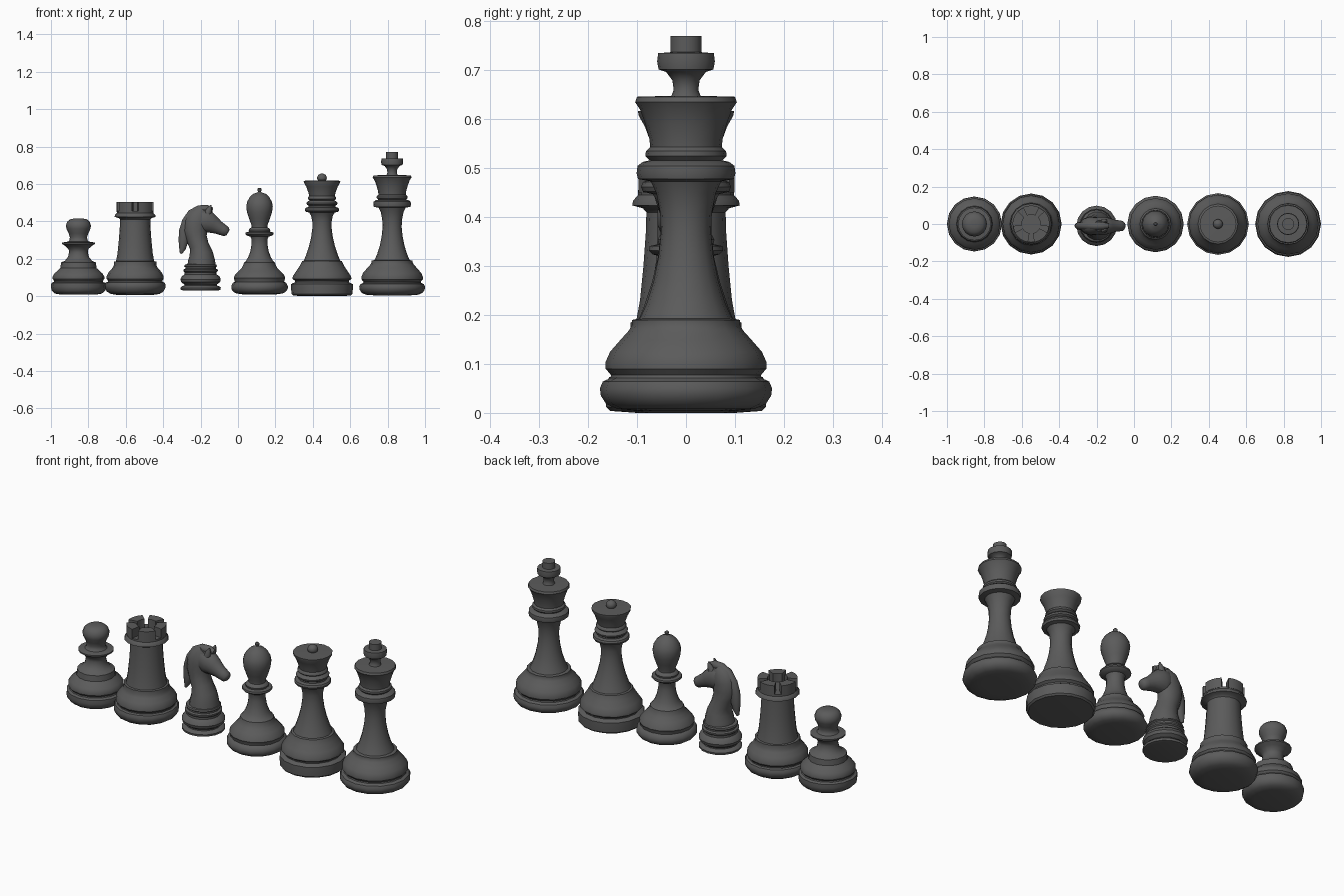
import bpy, bmesh, math
from mathutils import Vector

mat = bpy.data.materials.new("charcoal_grey")
mat.diffuse_color = (0.105, 0.105, 0.105, 1)


def finish(name, bm, angle=38):
    bmesh.ops.remove_doubles(bm, verts=bm.verts, dist=1e-5)
    bmesh.ops.recalc_face_normals(bm, faces=bm.faces)
    me = bpy.data.meshes.new(name)
    bm.to_mesh(me)
    bm.free()
    me.materials.append(mat)
    for p in me.polygons:
        p.use_smooth = True
    me.set_sharp_from_angle(angle=math.radians(angle))
    ob = bpy.data.objects.new(name, me)
    bpy.context.collection.objects.link(ob)
    return ob


def skin(bm, rings):
    # bridge equal rings of points and cap both ends
    vs = [[bm.verts.new(p) for p in r] for r in rings]
    n = len(vs[0])
    for a, b in zip(vs, vs[1:]):
        for i in range(n):
            j = (i + 1) % n
            bm.faces.new((a[i], a[j], b[j], b[i]))
    bm.faces.new(vs[0][::-1])
    bm.faces.new(vs[-1])


def lathe(name, x, profile, y=0.0, n=16):
    bm = bmesh.new()
    skin(bm, [[(x + r * math.cos(2 * math.pi * i / n),
                y + r * math.sin(2 * math.pi * i / n), z) for i in range(n)]
              for r, z in profile])
    return finish(name, bm)


def sweep(name, path, y, n=14, sub=True):
    # path: (x, z, half width in the xz plane, half depth along y)
    bm = bmesh.new()
    rings = []
    for k, (px, pz, w, d) in enumerate(path):
        a, b = path[max(k - 1, 0)], path[min(k + 1, len(path) - 1)]
        t = Vector((b[0] - a[0], b[1] - a[1])).normalized()
        ring = []
        for i in range(n):
            u = 2 * math.pi * i / n
            c = math.cos(u) * w
            ring.append((px + t.y * c, y + math.sin(u) * d, pz - t.x * c))
        rings.append(ring)
    skin(bm, rings)
    return finish(name, bm, 60)


# pawn
lathe("pawn", -0.853, [
    (.09, .008), (.125, .014), (.143, .03), (.147, .05), (.145, .07), (.132, .076),
    (.130, .082), (.138, .092), (.138, .105), (.128, .122), (.108, .14), (.097, .15),
    (.093, .18), (.072, .19), (.056, .21), (.05, .235), (.053, .252), (.07, .268),
    (.088, .28), (.088, .287), (.055, .292), (.048, .30), (.046, .315), (.052, .335),
    (.064, .36), (.067, .378), (.06, .398), (.045, .411), (.02, .416)])

# rook body
lathe("rook_body", -0.55, [
    (.09, .006), (.13, .012), (.152, .025), (.162, .045), (.163, .06), (.157, .073),
    (.145, .077), (.145, .083), (.153, .093), (.152, .108), (.14, .13), (.122, .15),
    (.114, .165), (.113, .185), (.102, .187), (.094, .23), (.087, .30), (.082, .37),
    (.081, .41), (.088, .418), (.110, .424), (.108, .434), (.098, .445), (.098, .455)])
# rook battlements
bm = bmesh.new()
for k in range(5):
    mid = math.radians(90 + 72 * k)
    angs = [mid + math.radians(26) * (s / 2) for s in range(-2, 3)]
    loop = [(.099, a) for a in angs] + [(.05, a) for a in angs[::-1]]
    skin(bm, [[(-.55 + r * math.cos(a), r * math.sin(a), z) for r, a in loop]
              for z in (.45, .503)])
finish("rook_battlements", bm)

# bishop
lathe("bishop", 0.115, [
    (.09, .01), (.125, .015), (.142, .025), (.151, .04), (.151, .055), (.142, .072),
    (.132, .077), (.134, .088), (.138, .097), (.132, .112), (.115, .132), (.096, .15),
    (.086, .168), (.083, .18), (.074, .186), (.06, .21), (.049, .24), (.043, .275),
    (.043, .305), (.048, .318), (.068, .324), (.076, .332), (.074, .341), (.056, .345),
    (.058, .354), (.054, .362), (.042, .368), (.043, .38), (.056, .415), (.067, .45),
    (.071, .48), (.066, .505), (.052, .53), (.034, .547), (.012, .555), (.006, .559),
    (.011, .566), (.011, .573), (.005, .579)])

# queen
lathe("queen", 0.449, [
    (.10, .0), (.155, .004), (.163, .012), (.165, .04), (.165, .064), (.155, .07),
    (.143, .075), (.145, .083), (.157, .092), (.156, .106), (.14, .13), (.12, .16),
    (.109, .18), (.107, .187), (.097, .19), (.085, .22), (.07, .265), (.058, .315),
    (.052, .36), (.052, .40), (.058, .43), (.068, .447), (.088, .452), (.092, .462),
    (.088, .472), (.072, .477), (.072, .484), (.081, .49), (.083, .499), (.075, .507),
    (.066, .512), (.076, .52), (.074, .529), (.068, .535), (.073, .555), (.084, .585),
    (.097, .608), (.098, .617), (.02, .620)])
# queen finial
lathe("queen_finial", 0.449, [(.025 * math.sin(math.pi * i / 10) + .001,
                               .632 - .024 * math.cos(math.pi * i / 10))
                              for i in range(11)])

# king
lathe("king", 0.824, [
    (.09, .004), (.14, .008), (.163, .018), (.174, .035), (.176, .05), (.170, .064),
    (.155, .071), (.153, .077), (.164, .09), (.164, .105), (.155, .125), (.135, .148),
    (.117, .168), (.110, .18), (.110, .19), (.094, .193), (.08, .225), (.066, .27),
    (.056, .32), (.051, .37), (.053, .41), (.061, .45), (.072, .473), (.098, .478),
    (.101, .49), (.099, .505), (.088, .513), (.074, .516), (.083, .525), (.082, .535),
    (.073, .543), (.075, .56), (.083, .59), (.094, .62), (.104, .635), (.100, .646),
    (.03, .648), (.025, .66), (.028, .68), (.041, .697), (.056, .702), (.059, .718),
    (.057, .735), (.032, .737), (.032, .77)])

# knight pedestal
KX, KY = -0.20, -0.01
lathe("knight_pedestal", KX, [
    (.09, .03), (.106, .034), (.108, .045), (.100, .053), (.087, .057), (.087, .063),
    (.104, .075), (.108, .09), (.100, .107), (.085, .117), (.085, .128), (.092, .134),
    (.092, .142), (.082, .147), (.082, .155), (.088, .16), (.085, .168), (.07, .172)], KY)
# knight neck
sweep("knight_neck", [
    (-.195, .165, .076, .078), (-.195, .195, .071, .074), (-.197, .23, .062, .066),
    (-.208, .27, .052, .058), (-.222, .31, .056, .052), (-.228, .35, .064, .05),
    (-.222, .39, .066, .05), (-.205, .43, .06, .046), (-.185, .46, .035, .03)], KY)
# knight head
sweep("knight_head", [
    (-.225, .40, .05, .035), (-.195, .405, .066, .048), (-.165, .398, .062, .05),
    (-.135, .383, .048, .042), (-.105, .367, .036, .033), (-.08, .354, .031, .03),
    (-.062, .345, .027, .027), (-.053, .34, .016, .016)], KY)
# knight mane
sweep("knight_mane", [
    (-.135, .462, .012, .012), (-.165, .468, .02, .02), (-.205, .463, .024, .022),
    (-.245, .440, .026, .022), (-.272, .40, .027, .022), (-.286, .35, .029, .022),
    (-.291, .30, .027, .02), (-.297, .255, .018, .016), (-.305, .228, .006, .008)], KY)
# knight ears
for side, s in (("left", 1), ("right", -1)):
    sweep("knight_ear_" + side, [
        (-.165, .435, .018, .013), (-.155, .46, .016, .012), (-.145, .487, .004, .003)],
        KY + s * .024, 8)
